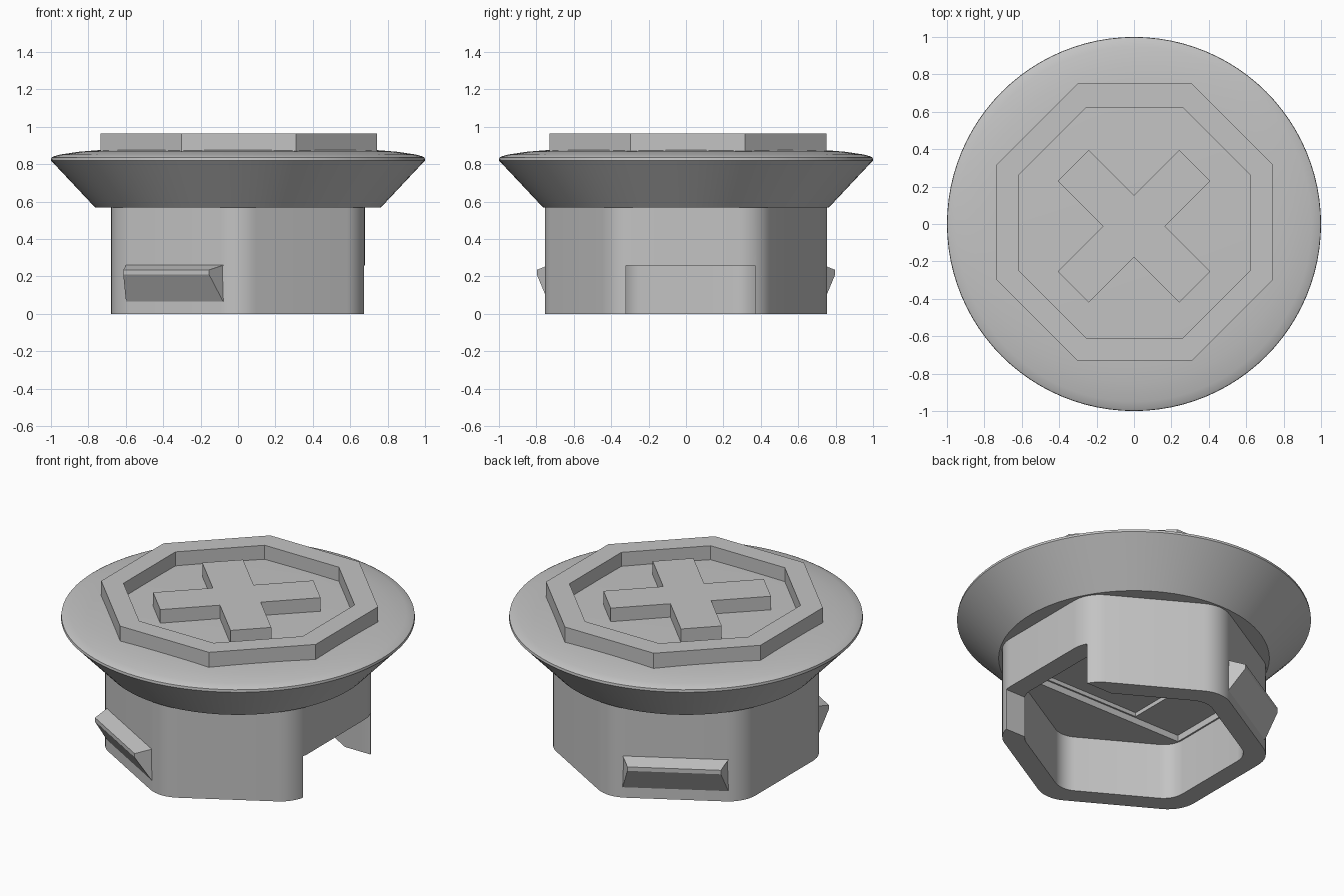
import bpy
import bmesh
import math
from mathutils import Matrix, Vector

cube = bpy.data.objects.get("Cube")
if cube:
    bpy.data.objects.remove(cube, do_unlink=True)

GREY = (0.55, 0.55, 0.55, 1)
grey = bpy.data.materials.new("light grey plastic")
grey.use_nodes = True
grey.diffuse_color = GREY
grey.node_tree.nodes["Principled BSDF"].inputs["Base Color"].default_value = GREY


def finish(name, bm):
    bmesh.ops.recalc_face_normals(bm, faces=bm.faces)
    mesh = bpy.data.meshes.new(name)
    bm.to_mesh(mesh)
    bm.free()
    mesh.materials.append(grey)
    obj = bpy.data.objects.new(name, mesh)
    bpy.context.collection.objects.link(obj)
    return obj


def select(obj):
    bpy.ops.object.select_all(action="DESELECT")
    obj.select_set(True)
    bpy.context.view_layer.objects.active = obj


def smooth(obj):
    select(obj)
    bpy.ops.object.shade_smooth_by_angle(angle=math.radians(30))


def prism(name, outline, z0, z1):
    bm = bmesh.new()
    base = bm.faces.new([bm.verts.new((x, y, z0)) for x, y in outline])
    top = bmesh.ops.extrude_face_region(bm, geom=[base])["geom"]
    verts = [v for v in top if isinstance(v, bmesh.types.BMVert)]
    bmesh.ops.translate(bm, vec=(0, 0, z1 - z0), verts=verts)
    if not base.is_valid or len(bm.faces) == len(outline) + 1:
        bm.faces.new([v for v in bm.verts if v not in verts])
    return finish(name, bm)


def box(name, x0, x1, y0, y1, z0, z1):
    return prism(name, [(x0, y0), (x1, y0), (x1, y1), (x0, y1)], z0, z1)


def cut(obj, cutter):
    mod = obj.modifiers.new("cut", "BOOLEAN")
    mod.operation = "DIFFERENCE"
    mod.solver = "EXACT"
    mod.object = cutter
    select(obj)
    bpy.ops.object.modifier_apply(modifier=mod.name)
    bpy.data.objects.remove(cutter, do_unlink=True)


def polygon(sides, apothem, centre=(0, 0)):
    r = apothem / math.cos(math.pi / sides)
    angles = [(i + 0.5) * math.tau / sides for i in range(sides)]
    return [(centre[0] + r * math.cos(a), centre[1] + r * math.sin(a)) for a in angles]


def rounded_hexagon(apothem, radius, steps=8):
    points = []
    for i, (x, y) in enumerate(polygon(6, apothem - radius)):
        for s in range(steps + 1):
            a = math.radians(60 * i + 60 * s / steps)
            points.append((x + radius * math.cos(a), y + radius * math.sin(a)))
    return points


# Flared cap with a shallow domed top
profile = [(0, 0.57), (0.765, 0.57), (1, 0.82), (0.998, 0.835), (0.985, 0.842),
           (0.95, 0.852), (0.85, 0.867), (0.75, 0.875), (0.6, 0.88), (0, 0.882)]
bm = bmesh.new()
verts = [bm.verts.new((r, 0, z)) for r, z in profile]
edges = [bm.edges.new(pair) for pair in zip(verts, verts[1:])]
bmesh.ops.spin(bm, geom=verts + edges, cent=(0, 0, 0), axis=(0, 0, 1),
               angle=math.tau, steps=96, use_duplicate=False)
bmesh.ops.remove_doubles(bm, verts=bm.verts, dist=0.0001)
smooth(finish("cap", bm))

# Raised octagonal rim
rim = prism("octagon_rim", polygon(8, 0.74, (0.004, 0.01)), 0.86, 0.965)
cut(rim, prism("rim_cutter", polygon(8, 0.618, (0.003, 0.006)), 0.8, 1.1))

# Raised diagonal cross
arm, half = 0.46, 0.117
corner = [(half, half), (half, arm), (-half, arm)]
turn = Matrix.Rotation(math.radians(45), 2)
cross = []
for i in range(4):
    spin = turn @ Matrix.Rotation(i * math.pi / 2, 2)
    cross += [spin @ Vector(p) + Vector((0, -0.012)) for p in corner]
prism("cross", cross, 0.86, 0.965)

# Hollow hexagonal body with a stepped ceiling and a side opening
body = prism("hexagonal_body", rounded_hexagon(0.678, 0.19), 0, 0.57)
cut(body, prism("hollow_cutter", rounded_hexagon(0.56, 0.14), -0.1, 0.35))
cut(body, box("pocket_cutter", -0.55, 0.54, -0.27, 0.27, 0.2, 0.39))
cut(body, box("deep_pocket_cutter", -0.23, 0.53, -0.26, 0.26, 0.2, 0.415))
cut(body, box("opening_cutter", 0.4, 0.9, -0.32, 0.37, -0.1, 0.258))
smooth(body)

# Wedge latches on two neighbouring sides
section = [(-0.02, 0.065, 0.3), (0, 0.065, 0.3), (0.09, 0.21, 0.265),
           (0.09, 0.235, 0.265), (0, 0.26, 0.3), (-0.02, 0.26, 0.3)]
for name, angle in (("front_latch", 240), ("back_latch", 120)):
    bm = bmesh.new()
    ends = [[bm.verts.new((0.678 + d, side * w, z)) for d, z, w in section]
            for side in (-1, 1)]
    for end in ends:
        bm.faces.new(end)
    for i in range(len(section)):
        j = (i + 1) % len(section)
        bm.faces.new((ends[0][i], ends[0][j], ends[1][j], ends[1][i]))
    bm.transform(Matrix.Rotation(math.radians(angle), 4, "Z"))
    finish(name, bm)
